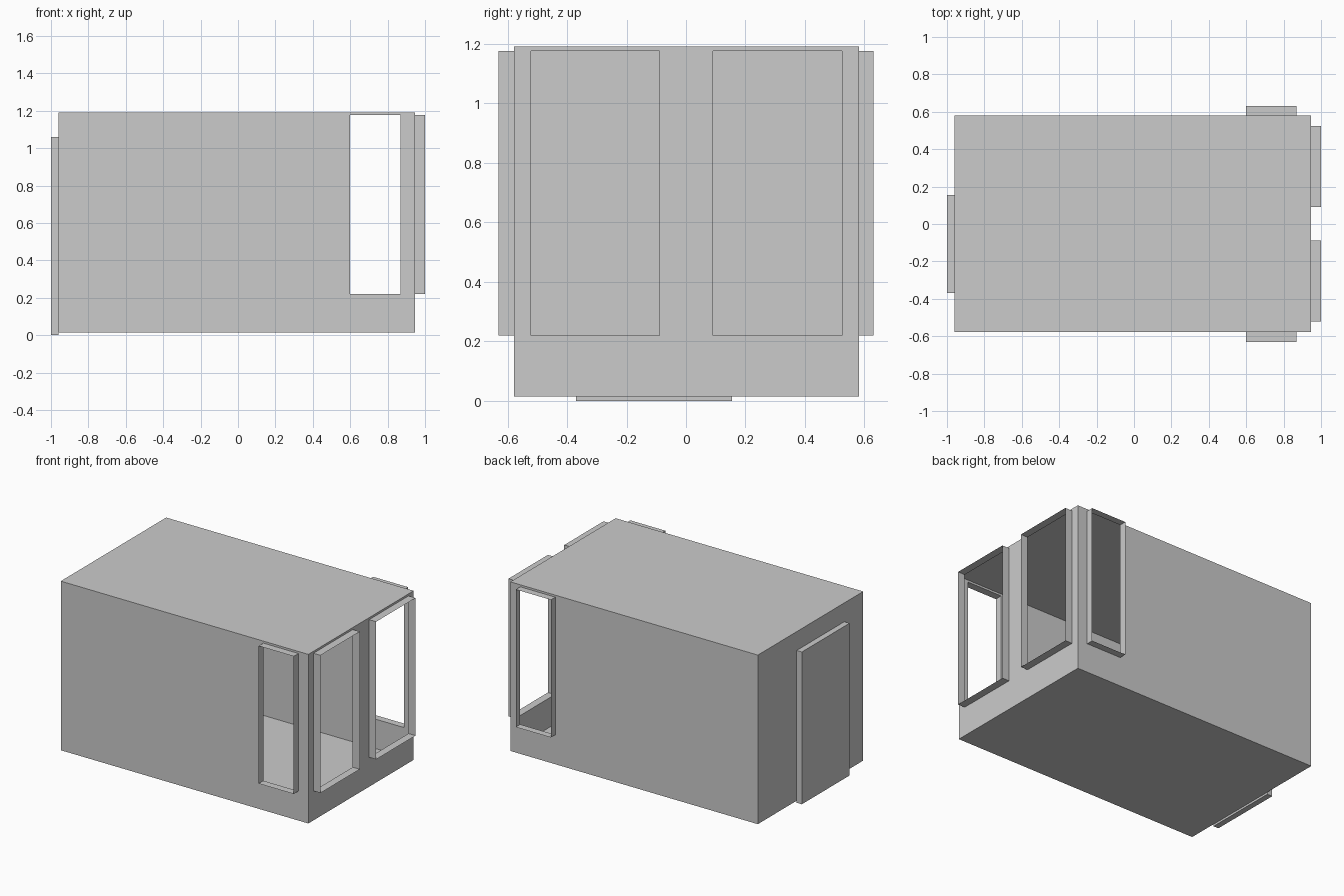
import bpy, bmesh

if "Cube" in bpy.data.objects:
    bpy.data.objects.remove(bpy.data.objects["Cube"])

X0, X1 = -0.96, 0.946          # cabin shell
Y0, Y1 = -0.578, 0.581
Z0, Z1 = 0.014, 1.191
WZ0, WZ1 = 0.219, 1.177        # window sill and head


def make(name, quads):
    bm = bmesh.new()
    for q in quads:
        bm.faces.new([bm.verts.new(p) for p in q])
    bmesh.ops.remove_doubles(bm, verts=bm.verts, dist=1e-5)
    mesh = bpy.data.meshes.new(name)
    bm.to_mesh(mesh)
    bm.free()
    ob = bpy.data.objects.new(name, mesh)
    bpy.context.collection.objects.link(ob)
    return ob


def place(axis, depth, u, z):
    # u runs along the wall, depth is the wall's plane
    return (depth, u, z) if axis == 'x' else (u, depth, z)


def wall(name, axis, depth, u0, u1, openings, flip):
    us = sorted([u0, u1] + [u for o in openings for u in o])
    zs = [Z0, WZ0, WZ1, Z1]
    quads = []
    for i, (a, b) in enumerate(zip(us, us[1:])):
        for j, (c, d) in enumerate(zip(zs, zs[1:])):
            if i % 2 == 1 and j == 1:
                continue
            q = [place(axis, depth, u, z) for u, z in ((a, c), (b, c), (b, d), (a, d))]
            quads.append(q[::-1] if flip else q)
    make(name, quads)


def frame(name, axis, d0, d1, u0, u1, flip):
    # thin open sleeve standing out from the opening
    loop = [(u0, WZ0), (u1, WZ0), (u1, WZ1), (u0, WZ1)]
    quads = []
    for (a, c), (b, d) in zip(loop, loop[1:] + loop[:1]):
        q = [place(axis, d0, a, c), place(axis, d0, b, d),
             place(axis, d1, b, d), place(axis, d1, a, c)]
        quads.append(q[::-1] if flip else q)
    make(name, quads)


# walls
side = [(0.60, 0.87)]
end = [(-0.521, -0.089), (0.091, 0.524)]
wall("front_wall", 'y', Y0, X0, X1, side, False)
wall("back_wall", 'y', Y1, X0, X1, side, True)
wall("right_wall", 'x', X1, Y0, Y1, end, False)
make("left_wall", [[(X0, Y1, Z0), (X0, Y0, Z0), (X0, Y0, Z1), (X0, Y1, Z1)]])

# floor and roof
make("roof", [[(X0, Y0, Z1), (X1, Y0, Z1), (X1, Y1, Z1), (X0, Y1, Z1)]])
make("floor", [[(X0, Y1, Z0), (X1, Y1, Z0), (X1, Y0, Z0), (X0, Y0, Z0)]])

# window frames
frame("front_window_frame", 'y', Y0, -0.63, *side[0], True)
frame("back_window_frame", 'y', Y1, 0.63, *side[0], False)
for i, o in enumerate(end):
    frame(f"right_window_frame_{i + 1}", 'x', X1, 1.0, *o, False)

# door panel
bpy.ops.mesh.primitive_cube_add(size=1, location=(-0.98, -0.108, 0.53))
door = bpy.context.object
door.name = "door"
door.scale = (0.04, 0.524, 1.06)
